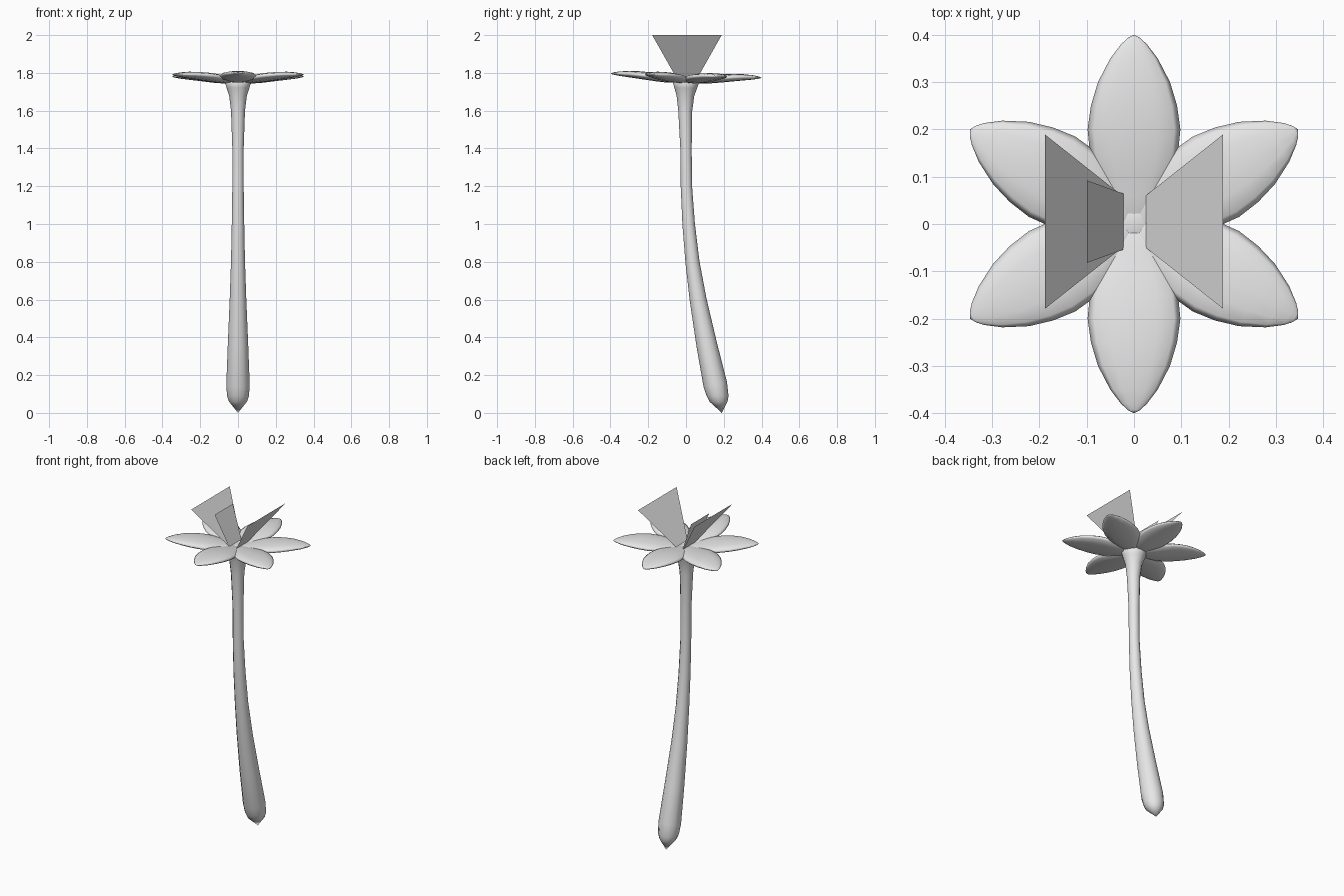
import bpy, bmesh, math
from mathutils import Vector

if "Cube" in bpy.data.objects:
    bpy.data.objects.remove(bpy.data.objects["Cube"])

grey = bpy.data.materials.new("soft grey")
grey.diffuse_color = (0.8, 0.8, 0.8, 1)
grey.use_nodes = True
grey.node_tree.nodes["Principled BSDF"].inputs["Base Color"].default_value = grey.diffuse_color


def make(name, bm, smooth=True):
    bmesh.ops.recalc_face_normals(bm, faces=bm.faces)
    me = bpy.data.meshes.new(name)
    bm.to_mesh(me)
    bm.free()
    for p in me.polygons:
        p.use_smooth = smooth
    me.materials.append(grey)
    ob = bpy.data.objects.new(name, me)
    bpy.context.collection.objects.link(ob)
    return ob


def skin(bm, rings, start, end):
    """Join closed rings of points and close both ends with a point."""
    loops = [[bm.verts.new(p) for p in ring] for ring in rings]
    n = len(loops[0])
    for a, b in zip(loops, loops[1:]):
        for i in range(n):
            j = (i + 1) % n
            bm.faces.new((a[i], a[j], b[j], b[i]))
    for loop, tip in ((loops[0], start), (loops[-1], end)):
        t = bm.verts.new(tip)
        for i in range(n):
            bm.faces.new((loop[i], loop[(i + 1) % n], t))


# Curved stem: height, y of the centre, radius
stem = [(0.06, 0.172, 0.048), (0.09, 0.167, 0.058), (0.15, 0.155, 0.062),
        (0.36, 0.110, 0.054), (0.60, 0.064, 0.044), (0.80, 0.034, 0.037),
        (1.00, 0.014, 0.033), (1.20, 0.002, 0.030), (1.40, 0.0, 0.030),
        (1.60, -0.004, 0.037), (1.68, -0.003, 0.047), (1.72, -0.002, 0.060),
        (1.75, 0.0, 0.070), (1.765, 0.0, 0.060)]
bm = bmesh.new()
rings = []
for k, (z, y, r) in enumerate(stem):
    z0, y0, _ = stem[max(k - 1, 0)]
    z1, y1, _ = stem[min(k + 1, len(stem) - 1)]
    slope = (y1 - y0) / (z1 - z0) if 1 < k < 12 else 0
    rings.append([Vector((r * math.cos(a), y + r * math.sin(a),
                          z - slope * r * math.sin(a)))
                  for a in (math.tau * i / 12 for i in range(12))])
skin(bm, rings, (0, 0.19, 0), (0, 0, 1.77))
make("stem", bm)

# Petal profile: distance out, half width, bottom, rim and top heights
petal = [(0.022, 0.042, 1.752, 1.762, 1.769), (0.06, 0.055, 1.746, 1.765, 1.775),
         (0.10, 0.076, 1.746, 1.770, 1.784), (0.15, 0.093, 1.750, 1.775, 1.793),
         (0.20, 0.098, 1.756, 1.780, 1.799), (0.25, 0.091, 1.762, 1.784, 1.802),
         (0.30, 0.076, 1.768, 1.787, 1.802), (0.35, 0.050, 1.774, 1.787, 1.798),
         (0.38, 0.027, 1.779, 1.787, 1.793), (0.393, 0.013, 1.782, 1.786, 1.789)]
SIDES = 12
for k in range(6):
    ang = math.radians(30 + 60 * k)
    out = Vector((math.cos(ang), math.sin(ang), 0))
    side = Vector((-out.y, out.x, 0))

    def place(r, s, z):
        p = out * r + side * s
        return Vector((p.x, p.y, z - 0.028 * p.y))  # whole head leans back

    rings = []
    for r, w, lo, mid, hi in petal:
        ring = []
        for i in range(SIDES):
            a = math.tau * i / SIDES
            h = math.sin(a)
            ring.append(place(r, w * math.cos(a),
                              mid + h * ((hi - mid) if h > 0 else (mid - lo))))
        rings.append(ring)
    bm = bmesh.new()
    skin(bm, rings, place(0.005, 0, 1.762), place(0.40, 0, 1.786))
    make(f"petal_{k + 1}", bm)


# Flat flaring blades rising from the flower centre
def blade(name, x0, z0, h0, x1, z1, h1):
    bm = bmesh.new()
    c = 0.005
    bm.faces.new([bm.verts.new(p) for p in (
        (x0, c - h0, z0), (x0, c + h0, z0), (x1, c + h1, z1), (x1, c - h1, z1))])
    make(name, bm, False)


blade("large_blade_right", 0.025, 1.772, 0.055, 0.188, 2.0, 0.184)
blade("large_blade_left", -0.025, 1.772, 0.055, -0.188, 2.0, 0.184)
blade("small_blade_left", -0.022, 1.772, 0.059, -0.099, 1.955, 0.087)
